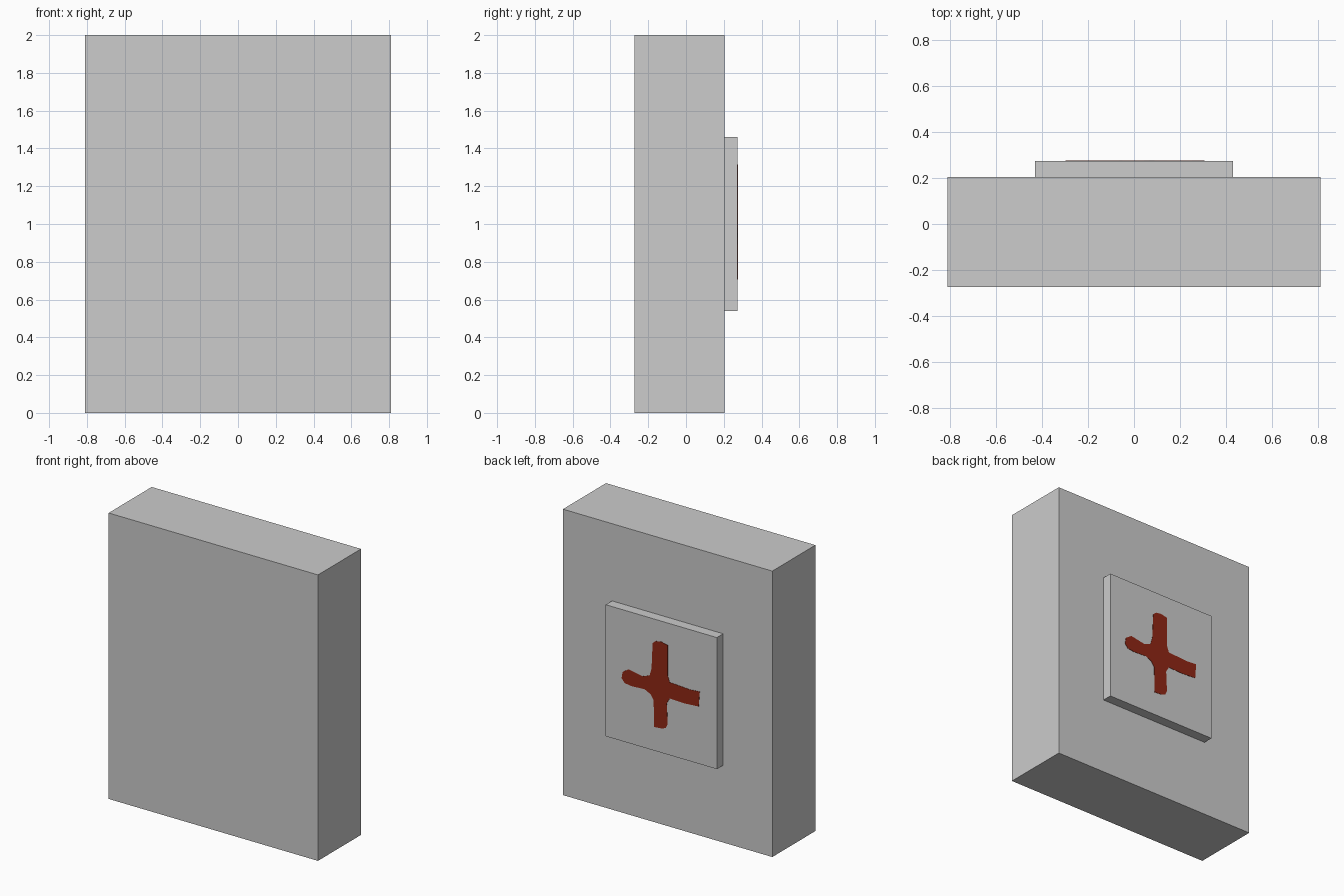
import bpy, bmesh

if "Cube" in bpy.data.objects:
    bpy.data.objects.remove(bpy.data.objects["Cube"])

def material(name, rgb):
    m = bpy.data.materials.new(name)
    m.diffuse_color = (*rgb, 1.0)
    m.use_nodes = True
    m.node_tree.nodes["Principled BSDF"].inputs["Base Color"].default_value = m.diffuse_color
    return m

grey = material("light_grey", (0.604, 0.604, 0.604))
red = material("dark_red", (0.277, 0.02, 0.007))

def prism(name, outline, y0, y1, mat):
    """Extrude an (x, z) outline from y0 to y1."""
    bm = bmesh.new()
    face = bm.faces.new([bm.verts.new((x, y0, z)) for x, z in outline])
    ext = bmesh.ops.extrude_face_region(bm, geom=[face])
    for v in ext["geom"]:
        if isinstance(v, bmesh.types.BMVert):
            v.co.y = y1
    bmesh.ops.recalc_face_normals(bm, faces=bm.faces)
    me = bpy.data.meshes.new(name)
    bm.to_mesh(me)
    bm.free()
    me.materials.append(mat)
    ob = bpy.data.objects.new(name, me)
    bpy.context.collection.objects.link(ob)
    return ob

def rect(w, z0, z1):
    return [(-w, z0), (w, z0), (w, z1), (-w, z1)]

# Main slab and raised panel on its back
prism("slab", rect(0.81, 0.0, 2.0), -0.273, 0.203, grey)
prism("back_panel", rect(0.43, 0.54, 1.46), 0.203, 0.273, grey)

# Hand-painted cross: outline as seen from behind (right, up)
cross = [
    (-0.066, 1.289), (-0.043, 1.309), (0.0, 1.316), (0.05, 1.305),
    (0.05, 1.095), (0.066, 1.05), (0.14, 1.046), (0.221, 1.041), (0.298, 1.047),
    (0.29, 0.941), (0.182, 0.934), (0.066, 0.938), (0.043, 0.897),
    (0.05, 0.753), (0.035, 0.722), (0.004, 0.711), (-0.054, 0.706),
    (-0.058, 0.892), (-0.081, 0.928), (-0.128, 0.95), (-0.229, 0.945),
    (-0.283, 0.952), (-0.306, 0.981), (-0.298, 1.026), (-0.252, 1.056),
    (-0.143, 1.036), (-0.089, 1.057), (-0.074, 1.111),
]
prism("painted_cross", [(-u, z) for u, z in cross], 0.272, 0.275, red)
